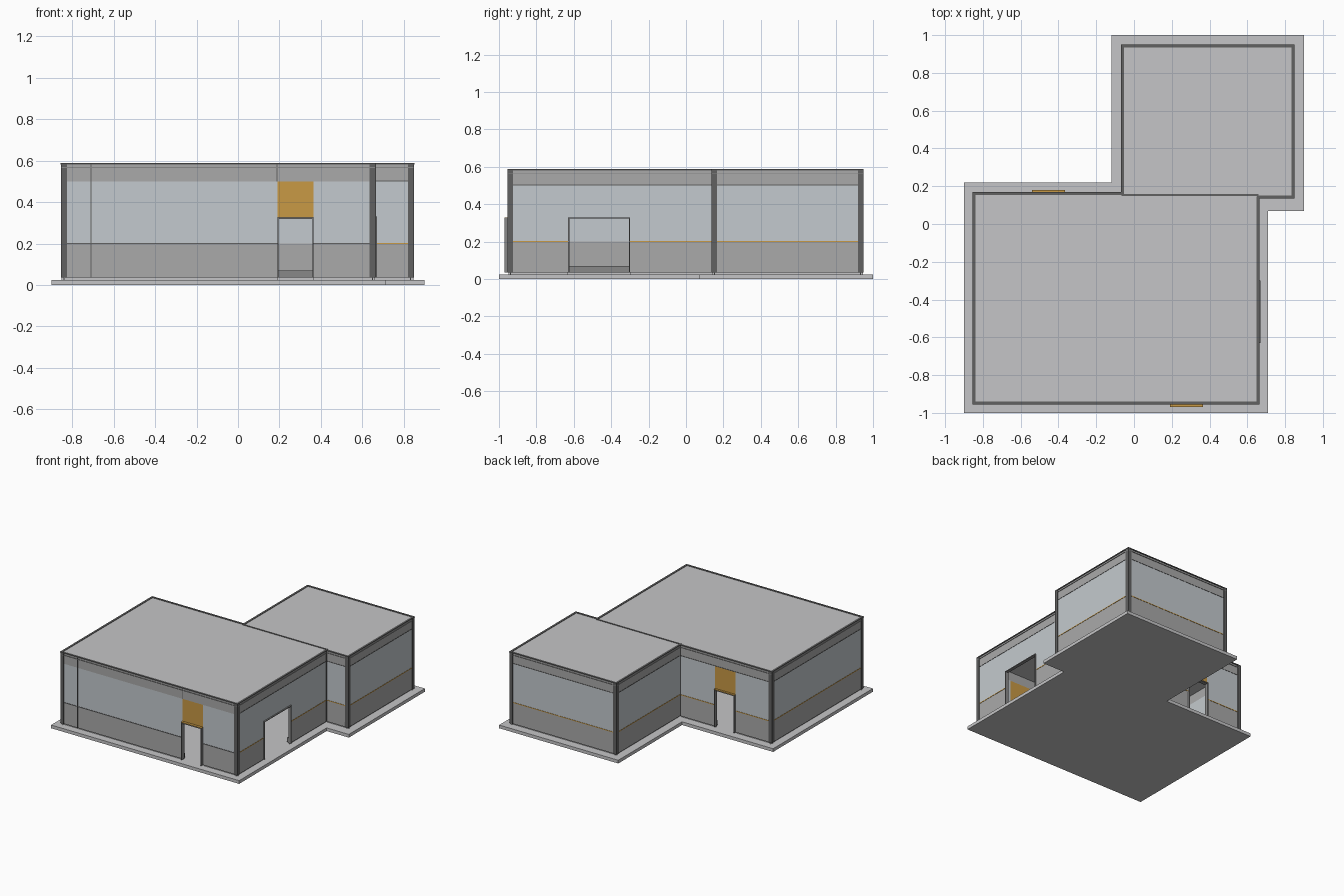
import bpy
import bmesh
from mathutils import Vector

old = bpy.data.objects.get("Cube")
if old:
    bpy.data.objects.remove(old, do_unlink=True)


def material(name, r, g, b):
    m = bpy.data.materials.new(name)
    m.use_nodes = True
    m.diffuse_color = (r, g, b, 1)
    bsdf = next(n for n in m.node_tree.nodes if n.type == 'BSDF_PRINCIPLED')
    bsdf.inputs["Base Color"].default_value = (r, g, b, 1)
    bsdf.inputs["Roughness"].default_value = 0.8
    return m


CONCRETE = material("light concrete grey", 0.56, 0.56, 0.57)
PANEL = material("pale blue grey", 0.55, 0.59, 0.62)
BASE = material("mid grey", 0.40, 0.40, 0.40)
TRIM = material("dark grey", 0.12, 0.12, 0.12)
FRAME = material("frame grey", 0.25, 0.25, 0.25)
ORANGE = material("amber", 0.58, 0.32, 0.06)

parts = {}


def add_box(part, mat, a, b):
    """Add an axis-aligned box between corners a and b to a named part."""
    if part not in parts:
        parts[part] = (bmesh.new(), mat)
    bm = parts[part][0]
    a, b = Vector(a), Vector(b)
    verts = bmesh.ops.create_cube(bm, size=1)["verts"]
    for v in verts:
        v.co = Vector(min(a[i], b[i]) + (v.co[i] + 0.5) * abs(b[i] - a[i])
                      for i in range(3))


def finish(name, bm, mat):
    bmesh.ops.recalc_face_normals(bm, faces=bm.faces)
    mesh = bpy.data.meshes.new(name)
    bm.to_mesh(mesh)
    bm.free()
    mesh.materials.append(mat)
    bpy.context.collection.objects.link(bpy.data.objects.new(name, mesh))


def prism(name, outline, z0, z1, mat):
    bm = bmesh.new()
    face = bm.faces.new([bm.verts.new((x, y, z0)) for x, y in outline])
    top = bmesh.ops.extrude_face_region(bm, geom=[face])["geom"]
    for v in top:
        if isinstance(v, bmesh.types.BMVert):
            v.co.z = z1
    finish(name, bm, mat)


# Plan outlines, anticlockwise from the front right-hand corner
slab = [(-0.9, -1), (0.71, -1), (0.71, 0.07), (0.9, 0.07),
        (0.9, 1), (-0.12, 1), (-0.12, 0.22), (-0.9, 0.22)]
plan = [Vector(p) for p in [
    (-0.85, -0.95), (0.66, -0.95), (0.66, 0.14), (0.845, 0.14),
    (0.845, 0.945), (-0.065, 0.945), (-0.065, 0.165), (-0.85, 0.165)]]
count = len(plan)

FLOOR, SILL, HEAD, EAVE, TOP = 0.035, 0.2, 0.5, 0.58, 0.588
THICK = 0.015


def direction(i):
    return (plan[(i + 1) % count] - plan[i]).normalized()


def inward(i):
    d = direction(i)
    return Vector((-d.y, d.x))


def on_wall(part, mat, i, s0, s1, out0, out1, z0, z1):
    """Box along wall i from s0 to s1, between two outward offsets."""
    d, n = direction(i), -inward(i)
    a = plan[i] + d * s0 + n * out0
    b = plan[i] + d * s1 + n * out1
    add_box(part, mat, (*a, z0), (*b, z1))


def inset(amount):
    return [plan[i] + (inward(i) + inward(i - 1)) * amount for i in range(count)]


# Ground slab, and the flat roof inside its edge trim
prism("ground_slab", slab, 0, 0.025, CONCRETE)
prism("roof", inset(0.008), 0.57, 0.585, CONCRETE)

# Open doorways: wall -> start, end, top, panel above, frame depth
doors = {0: ("front_door", 1.04, 1.215, 0.325, ORANGE, 0.02),
         1: ("side_door", 0.32, 0.65, 0.33, PANEL, 0.01),
         6: ("rear_door", 0.30, 0.475, 0.325, ORANGE, 0.016)}

for i in range(count):
    length = (plan[(i + 1) % count] - plan[i]).length
    spans = [(0, length)]
    if i in doors:
        name, s0, s1, top, above, depth = doors[i]
        spans = [(0, s0), (s1, length)]
        # Panel over the doorway
        on_wall(name + "_upper_panel", above, i, s0, s1, -THICK, 0, top, HEAD)
        # Jambs, head and cap of the frame
        w = 0.006
        for j in (s0, s1 - w):
            on_wall(name + "_frame", FRAME, i, j, j + w, -THICK, depth, FLOOR, top)
        on_wall(name + "_frame", FRAME, i, s0 + w, s1 - w, -THICK, depth, top - w, top)
        if above == ORANGE:
            on_wall(name + "_cap", ORANGE, i, s0, s1, 0, depth, top, top + 0.003)

    # Banded walls with a recessed sill and a joint strip between the bands
    strip, strip_mat = (("front_joint_strip", TRIM) if i == 0
                        else ("joint_strip", ORANGE))
    for a, b in spans:
        on_wall("recessed_sill", CONCRETE, i, a, b, -THICK, -0.01, 0.02, FLOOR)
        on_wall("lower_wall", BASE, i, a, b, -THICK, 0, FLOOR, SILL)
        on_wall("middle_wall", PANEL, i, a, b, -THICK, 0, SILL, HEAD)
        on_wall(strip, strip_mat, i, a, b, 0, 0.002, SILL - 0.003, SILL + 0.003)
        on_wall("base_channel", FRAME, i, a, b, -0.03, -THICK, FLOOR, 0.07)
    on_wall("upper_wall", BASE, i, 0, length, -THICK, 0, HEAD, EAVE)
    if i:
        on_wall("upper_joint", TRIM, i, 0, length, 0, 0.002, HEAD, HEAD + 0.004)

    # Roof edge trim and the thin lip under it
    on_wall("roof_edge", TRIM, i, -0.005, length + 0.005, -0.011, 0.005, EAVE, TOP)
    on_wall("eave_lip", FRAME, i, 0, length, 0, 0.004, 0.564, 0.568)

    # Corner post
    inner = inward(i) + inward(i - 1)
    add_box("corner_posts", TRIM, (*(plan[i] - inner * 0.004), FLOOR),
            (*(plan[i] + inner * 0.025), TOP - 0.004))

# Vertical panel joints on the front wall
for s in (0.14, 1.036):
    on_wall("front_panel_joints", TRIM, 0, s, s + 0.004, 0, 0.002,
            HEAD if s > 1 else FLOOR, EAVE)

# Seam where the two roof blocks meet
add_box("roof_seam", TRIM, (-0.065, 0.147, 0.58), (0.66, 0.16, TOP))

for name, (bm, mat) in parts.items():
    finish(name, bm, mat)
